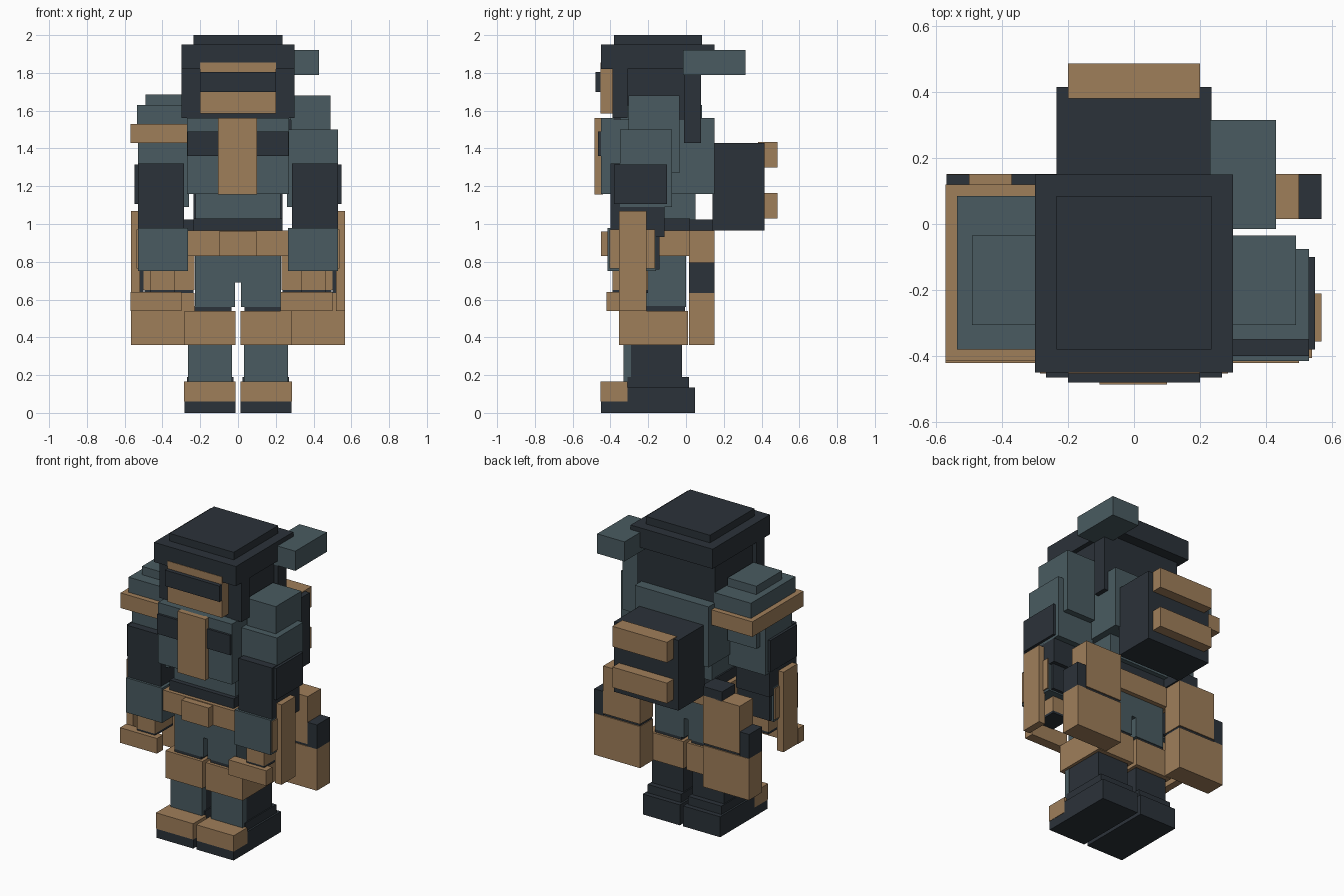
import bpy

cube = bpy.data.objects.get("Cube")
if cube:
    bpy.data.objects.remove(cube, do_unlink=True)


def material(name, rgb):
    m = bpy.data.materials.new(name)
    m.use_nodes = True
    m.diffuse_color = (*rgb, 1)
    bsdf = next(n for n in m.node_tree.nodes if n.type == 'BSDF_PRINCIPLED')
    bsdf.inputs["Base Color"].default_value = (*rgb, 1)
    return m


DARK = material("charcoal", (0.024, 0.032, 0.041))
TEAL = material("slate teal", (0.067, 0.105, 0.119))
TAN = material("tan leather", (0.347, 0.209, 0.102))


def box(name, mat, xs, ys, zs):
    """Block spanning the given x, y and z ranges."""
    bpy.ops.mesh.primitive_cube_add(size=1)
    ob = bpy.context.object
    ob.name = name
    ob.data.name = name
    for v in ob.data.vertices:
        v.co = [r[0] if c < 0 else r[1] for r, c in zip((xs, ys, zs), v.co)]
    ob.data.materials.append(mat)
    return ob


def pair(name, mat, xs, ys, zs):
    """Matching blocks on the left (+x) and right (-x)."""
    box("left_" + name, mat, xs, ys, zs)
    box("right_" + name, mat, (-xs[1], -xs[0]), ys, zs)


# Head and headgear
box("hat_top", DARK, (-.235, .235), (-.38, .085), (1.94, 2.0))
box("hat_brim", DARK, (-.3, .3), (-.45, .15), (1.82, 1.95))
box("head", DARK, (-.27, .27), (-.385, .08), (1.55, 1.83))
pair("cheek_guard", DARK, (.22, .3), (-.39, -.31), (1.56, 1.82))
box("face", TAN, (-.2, .2), (-.453, -.38), (1.585, 1.855))
box("visor", DARK, (-.2, .2), (-.48, -.44), (1.7, 1.805))
box("ear_piece", DARK, (.23, .3), (-.01, .08), (1.43, 1.82))
box("head_lamp", TEAL, (.23, .43), (-.015, .315), (1.79, 1.92))

# Torso
box("chest", TEAL, (-.27, .27), (-.45, .15), (1.16, 1.56))
box("chest_strip", TAN, (-.105, .1), (-.485, -.44), (1.155, 1.56))
pair("chest_pouch", DARK, (.1, .267), (-.465, -.36), (1.36, 1.49))
box("collar_clip", TEAL, (.23, .28), (-.35, -.3), (1.55, 1.63))
box("abdomen", TEAL, (-.225, .225), (-.35, .05), (1.02, 1.17))
box("dark_belt", DARK, (-.235, .235), (-.38, .02), (.96, 1.03))
box("waist_belt", TAN, (-.265, .265), (-.405, .03), (.83, .965))
box("buckle", TAN, (-.1, .1), (-.45, -.4), (.83, .96))
box("pelvis", TEAL, (-.228, .228), (-.34, .0), (.69, .84))

# Backpack with two rolls
box("backpack", DARK, (-.235, .235), (.14, .415), (.965, 1.43))
for name, z in (("lower_roll", 1.03), ("upper_roll", 1.3)):
    box(name, TAN, (-.2, .2), (.38, .485), (z, z + .135))

# Hip bags
pair("hip_bag_lower", TAN, (.23, .567), (.015, .152), (.36, .635))
pair("hip_bag_seam", DARK, (.235, .495), (.02, .145), (.63, .655))
pair("hip_bag_upper", TAN, (.23, .5), (.015, .152), (.65, .965))
pair("hip_bag_pocket", DARK, (.5, .567), (.015, .15), (.635, .795))
box("hip_bag_box", DARK, (-.37, -.22), (.015, .152), (.96, 1.025))

# Arms
pair("upper_arm_core", TEAL, (.28, .49), (-.305, -.035), (1.27, 1.68))
pair("upper_arm", TEAL, (.26, .53), (-.35, -.075), (1.09, 1.5))
pair("elbow_guard", DARK, (.285, .547), (-.38, -.1), (1.105, 1.315))
pair("elbow", DARK, (.285, .53), (-.4, -.115), (.93, 1.32))
pair("forearm", TEAL, (.265, .53), (-.415, -.16), (.75, .98))
pair("forearm_back", DARK, (.285, .515), (-.17, -.14), (.76, .96))
pair("forearm_plate", TAN, (.52, .538), (-.405, -.165), (.765, .97))
pair("hand", TAN, (.335, .465), (-.39, -.2), (.65, .76))
pair("hand_base", DARK, (.335, .465), (-.39, -.2), (.635, .65))
pair("side_sheath", TAN, (.52, .567), (-.355, -.21), (.54, 1.07))
box("left_hand_grip", TAN, (.225, .5), (-.42, -.355), (.54, .64))
box("right_hand_grip", TAN, (-.57, -.3), (-.42, -.355), (.54, .64))

# Right shoulder armour
box("shoulder_cap", TEAL, (-.49, -.28), (-.305, -.035), (1.6, 1.685))
box("shoulder_pad", TEAL, (-.535, -.265), (-.38, .085), (1.52, 1.63))
box("shoulder_plate", TAN, (-.57, -.27), (-.415, .12), (1.43, 1.53))

# Legs and boots
pair("thigh", TEAL, (.015, .228), (-.34, .0), (.56, .7))
pair("thigh_trim", DARK, (.035, .23), (-.335, -.005), (.53, .565))
pair("knee_wrap", TAN, (.012, .283), (-.355, .01), (.36, .54))
pair("shin", DARK, (.033, .263), (-.295, -.02), (.12, .37))
pair("shin_plate", TEAL, (.033, .265), (-.33, -.29), (.16, .37))
pair("ankle", DARK, (.025, .27), (-.31, .015), (.1, .19))
pair("boot_heel", DARK, (.012, .283), (-.31, .047), (.05, .135))
pair("sole", DARK, (.012, .283), (-.45, .047), (0, .06))
pair("toe_cap", TAN, (.012, .285), (-.452, -.31), (.06, .165))
